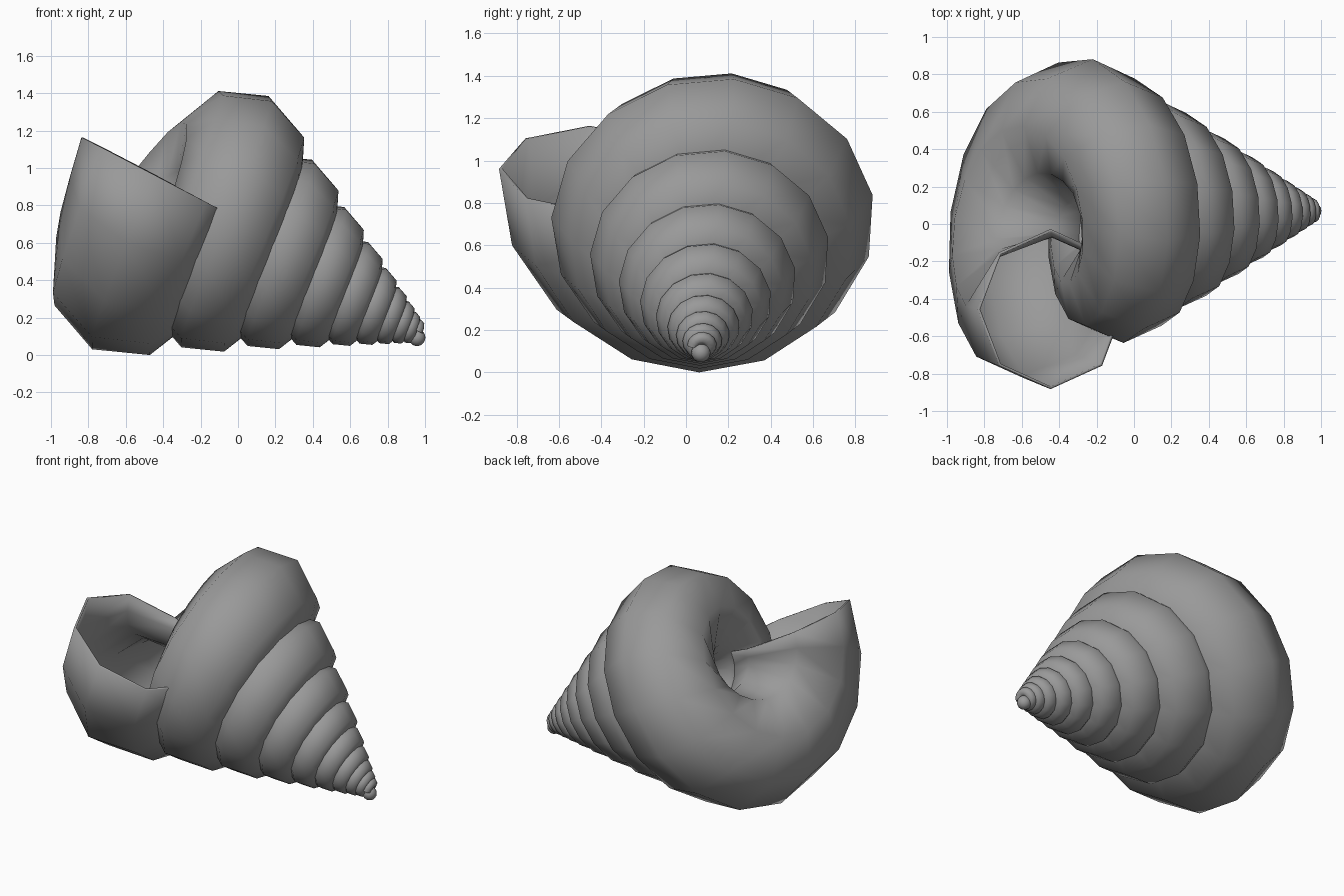
import bpy, bmesh, math
from mathutils import Vector

if "Cube" in bpy.data.objects:
    bpy.data.objects.remove(bpy.data.objects["Cube"])

# Tapering logarithmic spiral tube with an eight-sided section
APEX = Vector((1.06, 0.07, 0.06))
TILT = math.radians(27.5)
AXIS = Vector((-math.cos(TILT), 0, math.sin(TILT)))
UP = Vector((math.sin(TILT), 0, math.cos(TILT)))
SIDE = Vector((0, 1, 0))
GROWTH = 1.35          # size ratio from one whorl to the next
STEPS, TURNS, SIDES = 15, 9, 8
MID_T, MID_R, LEAD = 1.748, 0.525, 0.095   # section centre at the mouth
TUBE_T, TUBE_R = 0.44, 0.428               # section half sizes at the mouth

grey = bpy.data.materials.new("dark_grey")
grey.diffuse_color = (0.32, 0.32, 0.32, 1)
grey.use_nodes = True
grey.node_tree.nodes["Principled BSDF"].inputs["Base Color"].default_value = grey.diffuse_color


def add_part(name, bm):
    mesh = bpy.data.meshes.new(name)
    bm.to_mesh(mesh)
    bm.free()
    mesh.materials.append(grey)
    part = bpy.data.objects.new(name, mesh)
    bpy.context.collection.objects.link(part)
    bpy.ops.object.select_all(action='DESELECT')
    bpy.context.view_layer.objects.active = part
    part.select_set(True)
    bpy.ops.object.shade_smooth_by_angle(angle=math.radians(62))
    return part


def ring(bm, turns_back):
    f = GROWTH ** -turns_back
    phi = -2 * math.pi * turns_back
    radial = UP * math.sin(phi) - SIDE * math.cos(phi)
    along = UP * math.cos(phi) + SIDE * math.sin(phi)
    verts = []
    for k in range(SIDES):
        a = 2 * math.pi * k / SIDES
        t = MID_T + TUBE_T * math.cos(a)
        r = MID_R + TUBE_R * math.sin(a)
        verts.append(bm.verts.new(APEX + f * (AXIS * t + radial * r + along * LEAD)))
    return verts


# Whorls from the mouth back to the tip
bm = bmesh.new()
rings = [ring(bm, i / STEPS) for i in range(STEPS * TURNS + 1)]
for a, b in zip(rings, rings[1:]):
    for k in range(SIDES):
        n = (k + 1) % SIDES
        bm.faces.new((a[k], a[n], b[n], b[k]))
bm.faces.new(rings[-1])
bmesh.ops.recalc_face_normals(bm, faces=bm.faces)

# Stand the shell on the ground
low = min(v.co.z for v in bm.verts)
bmesh.ops.translate(bm, verts=bm.verts, vec=(0, 0, -low))
shell = add_part("spiral_shell", bm)

# Thin lip at the mouth
lip = shell.modifiers.new("lip_thickness", 'SOLIDIFY')
lip.thickness = 0.015
lip.offset = -1

# Rounded tip
bm = bmesh.new()
bmesh.ops.create_uvsphere(bm, u_segments=16, v_segments=10, radius=0.045)
bmesh.ops.translate(bm, verts=bm.verts, vec=(0.957, 0.07, 0.093))
add_part("shell_tip", bm)
